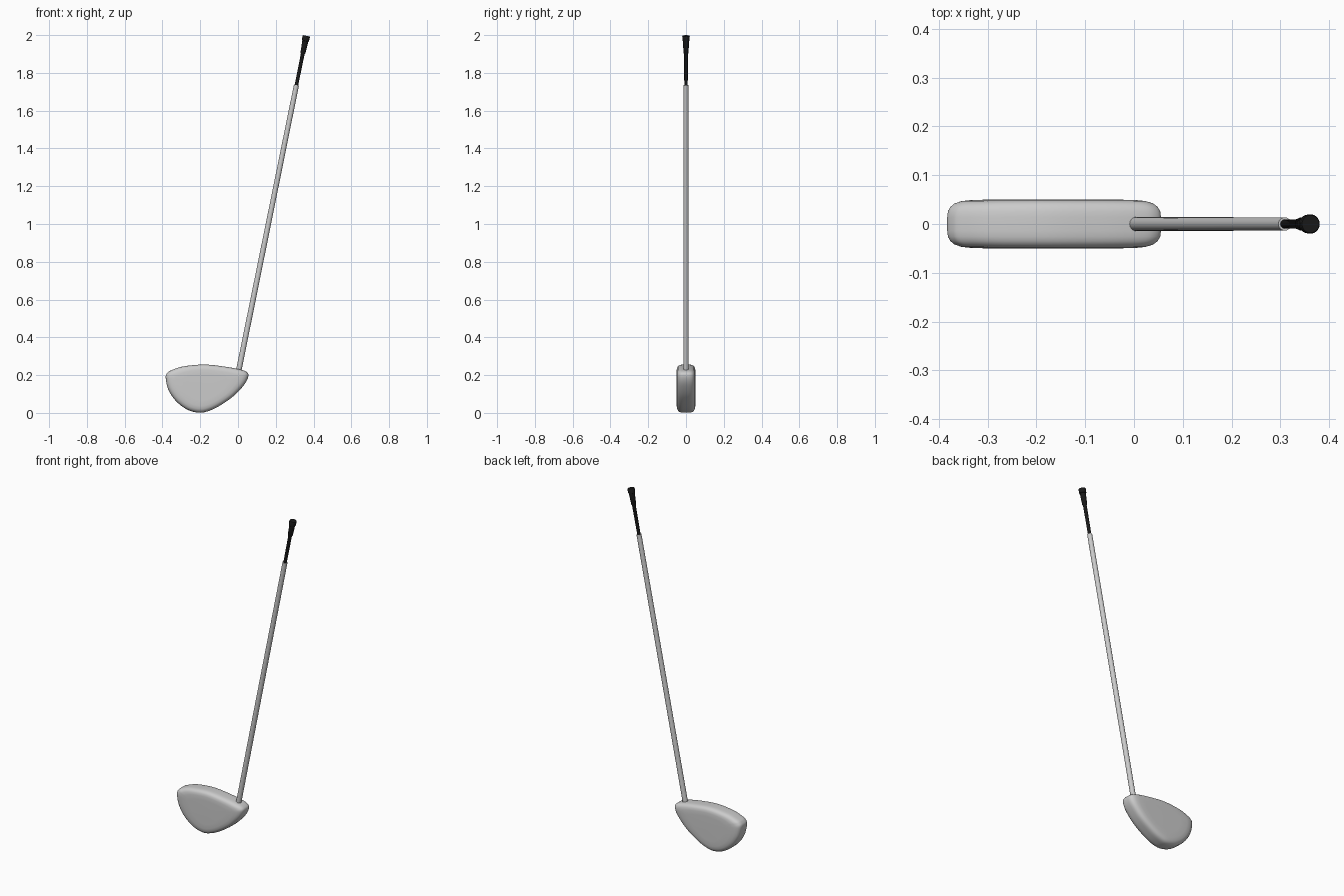
import bpy, bmesh, math
from mathutils import Vector, Matrix

if "Cube" in bpy.data.objects:
    bpy.data.objects.remove(bpy.data.objects["Cube"])

BASE = Vector((-0.001, 0, 0.20))      # shaft axis foot, buried in the head
TOP = Vector((0.362, 0, 1.996))       # shaft axis end
AXIS = TOP - BASE


def finish(name, bm, angle, material=None):
    bmesh.ops.recalc_face_normals(bm, faces=bm.faces)
    mesh = bpy.data.meshes.new(name)
    bm.to_mesh(mesh)
    bm.free()
    obj = bpy.data.objects.new(name, mesh)
    bpy.context.collection.objects.link(obj)
    if material:
        mesh.materials.append(material)
    bpy.ops.object.select_all(action='DESELECT')
    obj.select_set(True)
    bpy.context.view_layer.objects.active = obj
    bpy.ops.object.shade_smooth_by_angle(angle=math.radians(angle))
    return obj


def skin(bm, loops):
    """Bridge consecutive closed loops of points and cap both ends."""
    rings = [[bm.verts.new(p) for p in loop] for loop in loops]
    n = len(rings[0])
    for a, b in zip(rings, rings[1:]):
        for i in range(n):
            j = (i + 1) % n
            bm.faces.new((a[i], a[j], b[j], b[i]))
    bm.faces.new(rings[0])
    bm.faces.new(rings[-1])


def lathe(name, profile, sides, material=None):
    """Turn (height z, radius) pairs around the tilted shaft axis."""
    rot = AXIS.to_track_quat('Z', 'Y').to_matrix()
    loops = []
    for z, r in profile:
        c = BASE + AXIS * ((z - BASE.z) / AXIS.z)
        loops.append([c + rot @ Vector((r * math.cos(a), r * math.sin(a), 0))
                      for a in (2 * math.pi * i / sides for i in range(sides))])
    bm = bmesh.new()
    skin(bm, loops)
    return finish(name, bm, 35, material)


def smooth_closed(pts, steps):
    """Closed Catmull-Rom curve through the points."""
    out, n = [], len(pts)
    for i in range(n):
        p0, p1, p2, p3 = (Vector(pts[(i + k) % n]) for k in (-1, 0, 1, 2))
        for s in range(steps):
            t = s / steps
            out.append(0.5 * (2 * p1 + (p2 - p0) * t
                              + (2 * p0 - 5 * p1 + 4 * p2 - p3) * t * t
                              + (3 * p1 - p0 - 3 * p2 + p3) * t ** 3))
    return out


# Club head: outline in x-z, shrunk towards both domed faces
outline = smooth_closed([
    (-0.352, 0.226), (-0.29, 0.246), (-0.18, 0.256), (-0.07, 0.245),
    (0.01, 0.230), (0.045, 0.217), (0.055, 0.196), (0.035, 0.152),
    (-0.02, 0.092), (-0.09, 0.042), (-0.15, 0.012), (-0.205, 0.001),
    (-0.27, 0.018), (-0.33, 0.064), (-0.369, 0.124), (-0.383, 0.187),
    (-0.374, 0.212)], 5)
centre = Vector((-0.17, 0.145))
half = [(0.55, 0.050), (0.75, 0.0495), (0.86, 0.047), (0.93, 0.042),
        (0.97, 0.035), (0.993, 0.026), (1.0, 0.014)]
layers = [(s, -y) for s, y in half] + [(s, y) for s, y in reversed(half)]
bm = bmesh.new()
skin(bm, [[Vector((centre.x + (p.x - centre.x) * s, y,
                   centre.y + (p.y - centre.y) * s)) for p in outline]
          for s, y in layers])
finish("club_head", bm, 60)

# Shaft: plain tube from the head to the grip
lathe("shaft", [(0.20, 0.0145), (1.735, 0.0135)], 32)

# Grip: thin neck, thicker handle and a butt cap
black = bpy.data.materials.new("black_rubber")
black.diffuse_color = (0.01, 0.01, 0.01, 1)
black.use_nodes = True
black.node_tree.nodes["Principled BSDF"].inputs["Base Color"].default_value = black.diffuse_color
lathe("grip", [(1.71, 0.009), (1.90, 0.010), (1.905, 0.0135), (1.968, 0.016),
               (1.970, 0.019), (1.992, 0.020), (1.996, 0.018)], 32, black)
